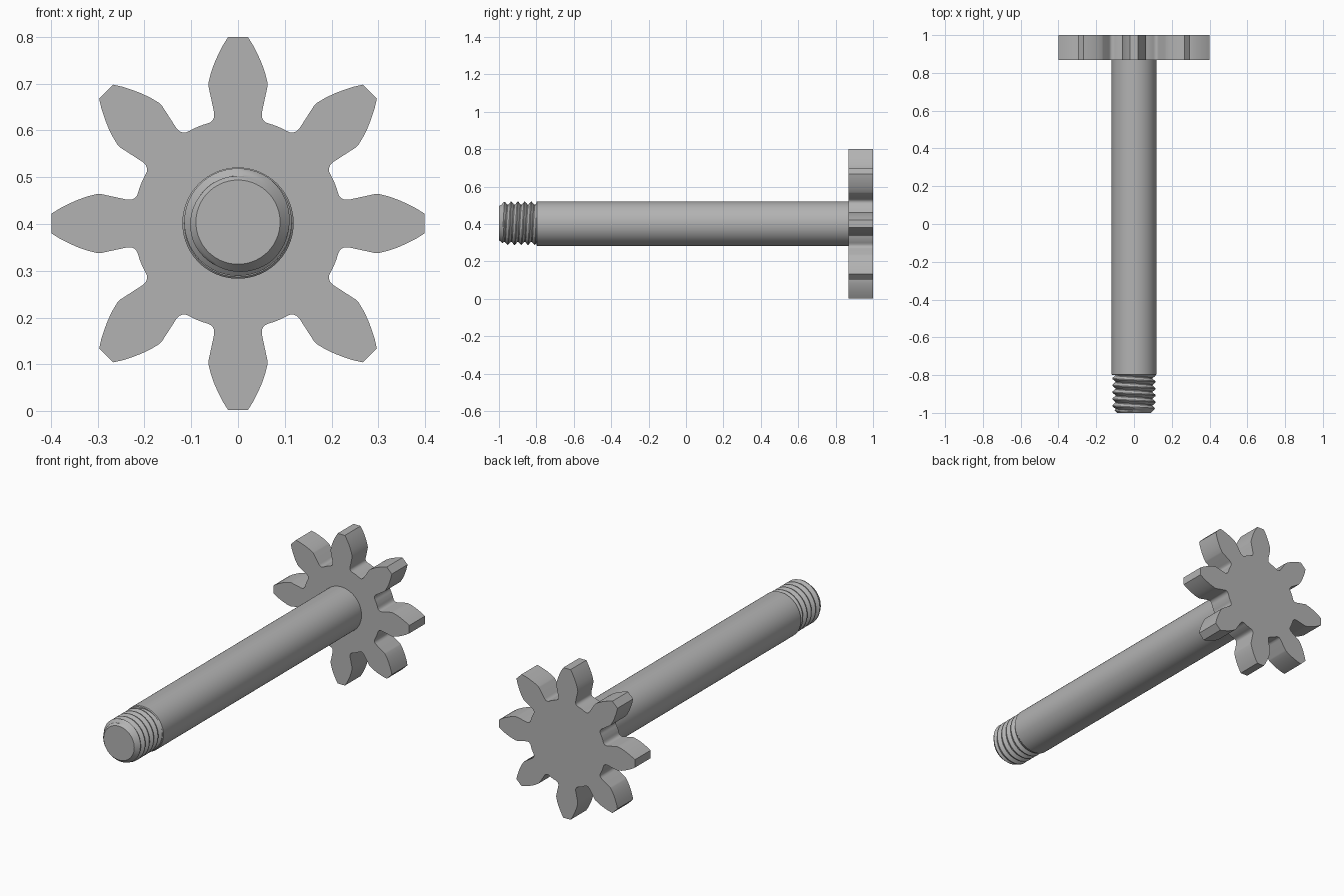
import bpy, bmesh, math
from math import sin, cos, pi

cube = bpy.data.objects.get("Cube")
if cube:
    bpy.data.objects.remove(cube)

steel = bpy.data.materials.new("grey steel")
steel.use_nodes = True
grey = (0.45, 0.45, 0.45, 1)
steel.diffuse_color = grey
steel.node_tree.nodes["Principled BSDF"].inputs["Base Color"].default_value = grey


def finish(name, bm, angle=30):
    """Turn a bmesh into a smooth-shaded object with sharp edges kept."""
    bmesh.ops.recalc_face_normals(bm, faces=bm.faces)
    mesh = bpy.data.meshes.new(name)
    bm.to_mesh(mesh)
    bm.free()
    mesh.materials.append(steel)
    obj = bpy.data.objects.new(name, mesh)
    bpy.context.collection.objects.link(obj)
    bpy.ops.object.select_all(action='DESELECT')
    obj.select_set(True)
    bpy.context.view_layer.objects.active = obj
    bpy.ops.object.shade_smooth_by_angle(angle=math.radians(angle))
    return obj


# Gear: half a tooth as (half width, distance from axis), mirrored and repeated
TEETH, AXIS = 8, 0.401
flank = [(0.021, 0.399), (0.033, 0.38), (0.043, 0.36), (0.051, 0.342),
         (0.058, 0.322), (0.063, 0.302), (0.0635, 0.295), (0.051, 0.237),
         (0.051, 0.228), (0.054, 0.221), (0.06, 0.216), (0.068, 0.213)]
root = 0.224
root_angle = math.atan2(*flank[-1])
tooth = [(-w, r) for w, r in reversed(flank)] + flank
for k in range(1, 6):
    a = root_angle + (2 * pi / TEETH - 2 * root_angle) * k / 6
    tooth.append((root * sin(a), root * cos(a)))

bm = bmesh.new()
outline = []
for t in range(TEETH):
    a = 2 * pi * t / TEETH
    for w, r in tooth:
        outline.append(bm.verts.new((w * cos(a) + r * sin(a), 0.868,
                                     AXIS + r * cos(a) - w * sin(a))))
face = bm.faces.new(outline)
grown = bmesh.ops.extrude_face_region(bm, geom=[face], use_keep_orig=True)
moved = [v for v in grown["geom"] if isinstance(v, bmesh.types.BMVert)]
bmesh.ops.translate(bm, verts=moved, vec=(0, 0.132, 0))
finish("gear", bm)

# Shaft: lathed profile with a slight lead-in chamfer
bm = bmesh.new()
profile = [(0, -0.8), (0.115, -0.8), (0.119, -0.796), (0.119, 0.9), (0, 0.9)]
verts = [bm.verts.new((r, y, 0.402)) for r, y in profile]
edges = [bm.edges.new(pair) for pair in zip(verts, verts[1:])]
bmesh.ops.spin(bm, geom=verts + edges, cent=(0, 0, 0.402), axis=(0, 1, 0),
               angle=2 * pi, steps=96)
bmesh.ops.remove_doubles(bm, verts=bm.verts, dist=1e-5)
finish("shaft", bm)

# Threaded end: helical grid whose rows follow the ridge, clipped by a chamfer
PITCH, ROWS, SIDES = 0.036, 8, 72
START, END, CREST, VALLEY = -1.0, -0.79, 0.115, 0.099
ridge = [0, 0, 0.33, 0.67, 1, 1, 0.67, 0.33]
total = int((END - START) / PITCH * ROWS) + ROWS + 2


def thread_point(i, j):
    turn = i / SIDES
    y = START + PITCH * (j / ROWS + turn)
    r = VALLEY + (CREST - VALLEY) * ridge[j % ROWS]
    y = min(max(y, START), END)
    r = min(r, 0.09 + (y - START) * 0.9)
    a = 2 * pi * turn
    return (r * cos(a), y, 0.404 + r * sin(a))


bm = bmesh.new()
grid = [[bm.verts.new(thread_point(i, j)) for j in range(-ROWS, total)]
        for i in range(SIDES + 1)]
for left, right in zip(grid, grid[1:]):
    for j in range(len(left) - 1):
        bm.faces.new((left[j], left[j + 1], right[j + 1], right[j]))
bmesh.ops.remove_doubles(bm, verts=bm.verts, dist=1e-5)
bmesh.ops.dissolve_degenerate(bm, edges=bm.edges, dist=1e-5)
bmesh.ops.holes_fill(bm, edges=[e for e in bm.edges if e.is_boundary], sides=0)
finish("threaded_end", bm)
